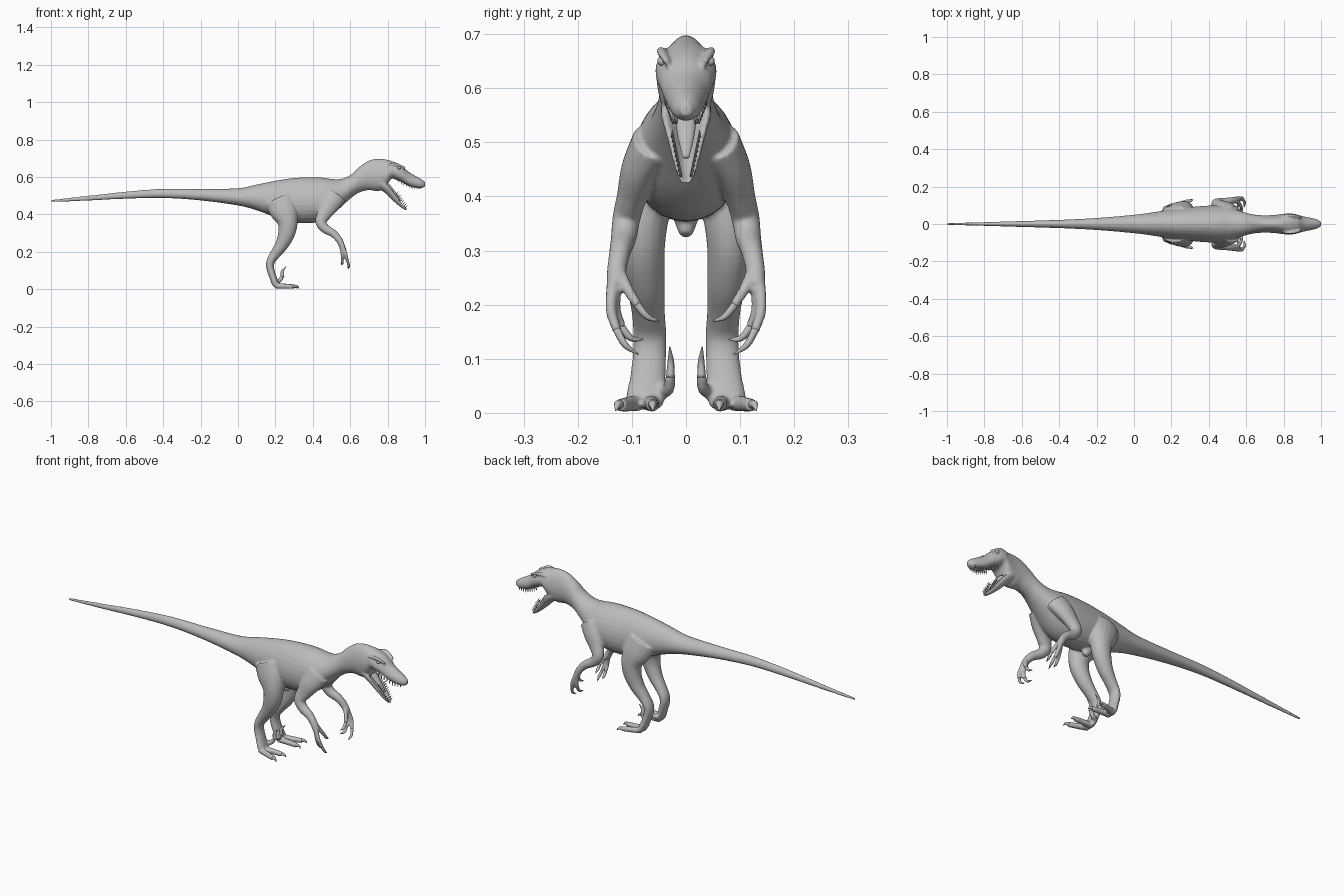
import bpy, bmesh, math
from mathutils import Vector

grey = bpy.data.materials.new("hide_grey")
grey.diffuse_color = (0.5, 0.5, 0.5, 1)


def spline(rows, steps):
    """Catmull-Rom through rows of numbers."""
    out = []
    for i in range(len(rows) - 1):
        a, b, c, d = (rows[max(0, min(len(rows) - 1, i + k))] for k in (-1, 0, 1, 2))
        for s in range(steps):
            t = s / steps
            out.append([0.5 * (2 * q + (r - p) * t + (2 * p - 5 * q + 4 * r - u) * t * t
                               + (3 * q - p - 3 * r + u) * t ** 3)
                        for p, q, r, u in zip(a, b, c, d)])
    out.append(list(rows[-1]))
    return out


def loft(bm, rows, side=1, steps=5, sides=16, egg=0.0, groove=False, upright=False):
    """Skin rings along rows of (x, y, z, half width, half depth)."""
    pts = spline(rows, steps)
    pos = [Vector((p[0], p[1] * side, p[2])) for p in pts]
    rings = []
    for i, p in enumerate(pts):
        t = pos[min(i + 1, len(pos) - 1)] - pos[max(i - 1, 0)]
        t = Vector((1, 0, 0)) if upright else t.normalized()
        lat = Vector((0, 1, 0))
        lat = (lat - t * lat.dot(t)).normalized()
        up = t.cross(lat)
        w, h = max(p[3], 0.0008), max(p[4], 0.0008)
        ring = []
        for k in range(sides):
            a = 2 * math.pi * k / sides
            c, s = math.cos(a), math.sin(a)
            v = s * (1 - 1.6 * s * s) if groove and s > 0 else s
            ring.append(bm.verts.new(pos[i] + lat * (w * c * (1 - egg * s)) + up * (h * v)))
        rings.append(ring)
    faces = []
    for r, q in zip(rings, rings[1:]):
        for k in range(sides):
            n = (k + 1) % sides
            faces.append(bm.faces.new((r[k], r[n], q[n], q[k])))
    faces.append(bm.faces.new(rings[0][::-1]))
    faces.append(bm.faces.new(rings[-1]))
    bmesh.ops.recalc_face_normals(bm, faces=faces)


def finish(name, bm):
    me = bpy.data.meshes.new(name)
    bm.to_mesh(me)
    bm.free()
    me.materials.append(grey)
    for p in me.polygons:
        p.use_smooth = True
    ob = bpy.data.objects.new(name, me)
    bpy.context.collection.objects.link(ob)
    return ob


# Tail, trunk, neck and skull: x, top, bottom, half width
torso = [(-1.003, .478, .466, .005), (-.8, .5, .474, .010), (-.6, .522, .484, .016),
         (-.4, .537, .488, .022), (-.2, .537, .475, .032), (0, .540, .448, .049),
         (.1, .56, .422, .062), (.2, .58, .385, .078), (.3, .595, .357, .09),
         (.4, .599, .355, .098), (.46, .596, .37, .098), (.51, .589, .402, .09),
         (.56, .592, .448, .072), (.61, .617, .492, .057), (.65, .655, .518, .049),
         (.70, .688, .53, .046), (.75, .698, .525, .048), (.79, .694, .545, .053),
         (.82, .686, .59, .056), (.85, .675, .583, .055), (.88, .658, .57, .048),
         (.91, .630, .553, .040), (.95, .606, .542, .032), (.98, .589, .54, .024),
         (1.001, .573, .549, .010)]
jaw = [(.765, 0, .57, .047, .035), (.80, 0, .545, .045, .032), (.835, 0, .505, .034, .028),
       (.87, 0, .462, .023, .019), (.895, 0, .437, .015, .013), (.906, 0, .427, .008, .008)]
pubis = [(.25, 0, .42, .03, .04), (.28, 0, .37, .026, .03), (.295, 0, .328, .012, .015)]
leg = [(.22, .05, .48, .05, .08), (.245, .068, .42, .05, .075), (.265, .078, .36, .046, .055),
       (.26, .08, .30, .041, .046), (.235, .075, .24, .036, .036), (.20, .07, .19, .031, .028),
       (.175, .067, .15, .031, .023), (.172, .067, .115, .031, .021),
       (.185, .07, .07, .033, .019), (.20, .075, .03, .036, .018), (.21, .078, .015, .034, .012)]
toes = [[(.20, .09, .018, .017, .015), (.25, .108, .016, .014, .014), (.295, .122, .014, .012, .012)],
        [(.20, .065, .018, .017, .015), (.26, .064, .016, .014, .014), (.305, .062, .014, .012, .012)],
        [(.195, .045, .04, .014, .014), (.22, .032, .045, .011, .012), (.238, .029, .07, .010, .010)]]
toe_claws = [[(.285, .12, .014, .009, .009), (.305, .126, .016, .007, .007), (.318, .13, .004, .001, .001)],
             [(.295, .062, .014, .009, .009), (.315, .062, .016, .007, .007), (.328, .061, .004, .001, .001)],
             [(.238, .029, .065, .008, .010), (.237, .028, .095, .006, .009), (.258, .03, .122, .001, .001)]]
arm = [(.52, .06, .50, .04, .06), (.49, .085, .45, .035, .05), (.46, .1, .40, .028, .038),
       (.443, .11, .36, .026, .03), (.465, .115, .325, .024, .025), (.51, .122, .298, .02, .021),
       (.54, .128, .265, .018, .018), (.555, .13, .235, .017, .017)]
fingers = [[(.548, .122, .258, .012, .012), (.565, .106, .225, .010, .010), (.574, .088, .198, .009, .009)],
           [(.555, .135, .24, .012, .012), (.575, .139, .19, .010, .010), (.585, .126, .15, .009, .009)],
           [(.550, .13, .24, .012, .012), (.558, .13, .19, .010, .010), (.558, .118, .158, .009, .009)]]
finger_claws = [[(.574, .09, .20, .007, .007), (.575, .072, .178, .006, .007), (.570, .05, .17, .001, .001)],
                [(.585, .128, .154, .007, .007), (.592, .112, .125, .006, .007), (.588, .088, .108, .001, .001)],
                [(.558, .12, .16, .007, .007), (.557, .102, .138, .006, .007), (.55, .079, .136, .001, .001)]]
brow = [(.80, .043, .664, .006, .006), (.845, .046, .668, .009, .008), (.895, .034, .646, .005, .006)]

# One continuous skin, fused and softened
bm = bmesh.new()
loft(bm, [(x, 0, (t + b) / 2, w, (t - b) / 2) for x, t, b, w in torso],
     sides=28, egg=.12, upright=True)
loft(bm, jaw, groove=True, sides=24)
loft(bm, pubis)
for s in (1, -1):
    for part in [leg, arm, brow] + toes + fingers:
        loft(bm, part, s)
skin = finish("body_skin", bm)
mod = skin.modifiers.new("fuse", 'REMESH')
mod.mode = 'VOXEL'
mod.voxel_size = 0.005
mod.use_smooth_shade = True
mod = skin.modifiers.new("soften", 'SMOOTH')
mod.factor = 0.5
mod.iterations = 4

# Claws on hands and feet
for name, group in (("toe_claws", toe_claws), ("finger_claws", finger_claws)):
    bm = bmesh.new()
    for s in (1, -1):
        for claw in group:
            loft(bm, claw, s, steps=4, sides=10)
    finish(name, bm)

# Teeth in both jaws
bm = bmesh.new()
for s in (1, -1):
    for i in range(9):
        f = i / 8
        x, y, z = .86 + .115 * f, .038 - .021 * f, .577 - .033 * min(1, f * 1.6)
        loft(bm, [(x, y, z + .008, .004, .004), (x - .002, y, z - .01, .0008, .0008)], s, 1, 6)
        x, y, z = .853 + .048 * f, .025 - .015 * f, .516 - .072 * f
        loft(bm, [(x - .006, y, z - .006, .003, .003), (x + .005, y, z + .006, .0008, .0008)], s, 1, 6)
finish("teeth", bm)

# Tongue
bm = bmesh.new()
loft(bm, [(.80, 0, .555, .02, .012), (.835, 0, .515, .016, .009), (.868, 0, .472, .006, .004)])
finish("tongue", bm)

# Eyes
bm = bmesh.new()
for s in (1, -1):
    before = set(bm.verts)
    bmesh.ops.create_uvsphere(bm, u_segments=16, v_segments=10, radius=.009)
    bmesh.ops.translate(bm, verts=[v for v in bm.verts if v not in before],
                        vec=(.862, s * .044, .65))
finish("eyes", bm)
